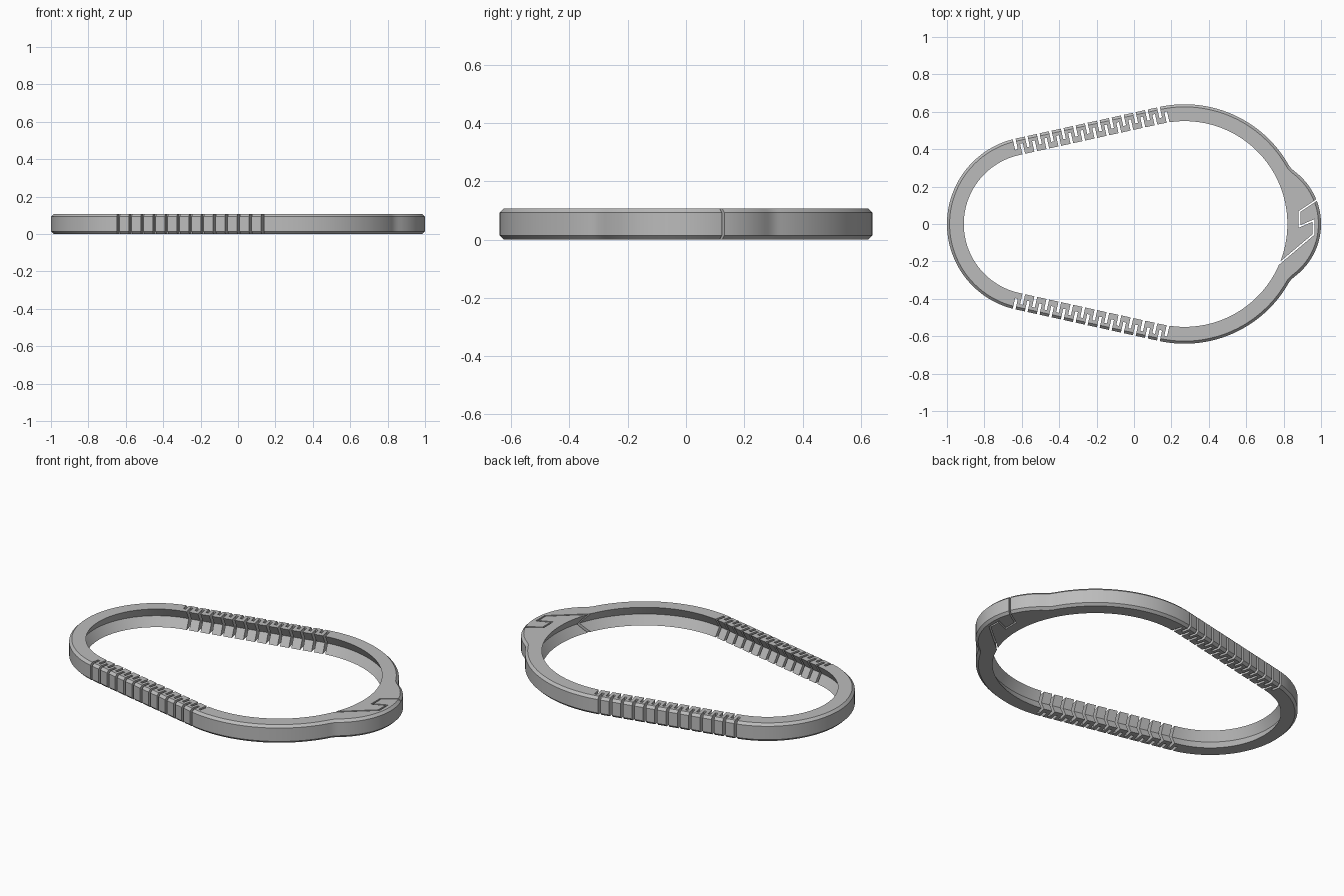
import bpy, bmesh, math
from mathutils import Vector

if "Cube" in bpy.data.objects:
    bpy.data.objects.remove(bpy.data.objects["Cube"])

HEIGHT, WIDTH, CHAMFER, GROOVE = 0.107, 0.09, 0.014, 0.03
BIG_X, BIG_R = 0.27, 0.64          # wide end
SMALL_X, SMALL_R = -0.5325, 0.4675  # narrow end
SIN = (BIG_R - SMALL_R) / (BIG_X - SMALL_X)
TILT = math.asin(SIN)

grey = bpy.data.materials.new("grey_plastic")
grey.use_nodes = True
grey.diffuse_color = (0.5, 0.5, 0.5, 1)
grey.node_tree.nodes["Principled BSDF"].inputs["Base Color"].default_value = (0.5, 0.5, 0.5, 1)


def clasp_radius(angle, offset):
    """Radius of the wide end, swollen around the clasp with a soft blend."""
    base, shift, bump_r, blend = BIG_R - offset, 0.38, 0.35 - offset, 0.015
    root = bump_r ** 2 - (shift * math.sin(angle)) ** 2
    if root <= 0 or math.cos(angle) <= 0:
        return base
    bump = shift * math.cos(angle) + math.sqrt(root)
    h = max(blend - abs(base - bump), 0) / blend
    return max(base, bump) + h * h * blend / 4


def outline(offset, clasp):
    """Two arcs joined by their common tangents."""
    half, pts = math.pi / 2 + TILT, []
    for i in range(161):
        a = -half + 2 * half * i / 160
        r = clasp_radius(a, offset) if clasp else BIG_R - offset
        pts.append((BIG_X + r * math.cos(a), r * math.sin(a)))
    for i in range(65):
        a = half + (2 * math.pi - 2 * half) * i / 64
        r = SMALL_R - offset
        pts.append((SMALL_X + r * math.cos(a), r * math.sin(a)))
    return pts


def finish(bm, name):
    bmesh.ops.recalc_face_normals(bm, faces=bm.faces)
    mesh = bpy.data.meshes.new(name)
    bm.to_mesh(mesh)
    bm.free()
    mesh.materials.append(grey)
    obj = bpy.data.objects.new(name, mesh)
    bpy.context.collection.objects.link(obj)
    return obj


def prism(bm, pts):
    """Upright prism that passes right through the ring."""
    low = [bm.verts.new((p[0], p[1], -0.05)) for p in pts]
    high = [bm.verts.new((p[0], p[1], HEIGHT + 0.05)) for p in pts]
    bm.faces.new(low[::-1])
    bm.faces.new(high)
    for i in range(len(pts)):
        j = (i + 1) % len(pts)
        bm.faces.new((low[i], low[j], high[j], high[i]))


# Ring body: chamfered outside, V groove inside
bm = bmesh.new()
section = [(CHAMFER, 0, True), (0, CHAMFER, True),
           (0, HEIGHT - CHAMFER, True), (CHAMFER, HEIGHT, True),
           (WIDTH, HEIGHT, False), (WIDTH - GROOVE, HEIGHT / 2, False), (WIDTH, 0, False)]
loops = [[bm.verts.new((x, y, z)) for x, y in outline(off, clasp)] for off, z, clasp in section]
for k, a in enumerate(loops):
    b = loops[(k + 1) % len(loops)]
    for i in range(len(a)):
        j = (i + 1) % len(a)
        bm.faces.new((a[i], a[j], b[j], b[i]))
ring = finish(bm, "clip_ring")

# Alternating flex slots on both straight sides
bm = bmesh.new()
PITCH, SLOT, DEPTH = 0.0658, 0.015, 0.058
for side in (1, -1):
    along = Vector((math.cos(TILT), side * SIN))
    out = Vector((-SIN, side * math.cos(TILT)))
    start = Vector((SMALL_X, 0)) + out * SMALL_R - along * 0.008
    for i in range(13):
        for step, near, far in ((i, 0.03, -DEPTH), (i + 0.5, -WIDTH - 0.03, DEPTH - WIDTH)):
            c = start + along * PITCH * step
            w = along * SLOT / 2
            prism(bm, [c - w + out * near, c + w + out * near, c + w + out * far, c - w + out * far])

# Hooked clasp gap: a mitred ribbon along the path
path = [Vector(p) for p in ((1.075, 0.193), (0.885, 0.067), (0.885, -0.013),
                            (0.96, 0.019), (0.96, -0.056), (0.70, -0.276))]
left, right = [], []
for i, p in enumerate(path):
    dirs = []
    if i > 0:
        dirs.append((p - path[i - 1]).normalized())
    if i < len(path) - 1:
        dirs.append((path[i + 1] - p).normalized())
    normals = [Vector((-d.y, d.x)) for d in dirs]
    mitre = sum(normals, Vector((0, 0))).normalized()
    mitre *= 0.0045 / mitre.dot(normals[0])
    left.append(p + mitre)
    right.append(p - mitre)
prism(bm, left + right[::-1])
cutter = finish(bm, "gap_cutter")
cutter.hide_render = True

# Cut the gaps, then shade
bpy.ops.object.select_all(action="DESELECT")
bpy.context.view_layer.objects.active = ring
ring.select_set(True)
cut = ring.modifiers.new("gaps", "BOOLEAN")
cut.operation, cut.solver, cut.object = "DIFFERENCE", "EXACT", cutter
bpy.ops.object.modifier_apply(modifier=cut.name)
bpy.data.objects.remove(cutter)
bpy.ops.object.shade_smooth_by_angle(angle=math.radians(25))
